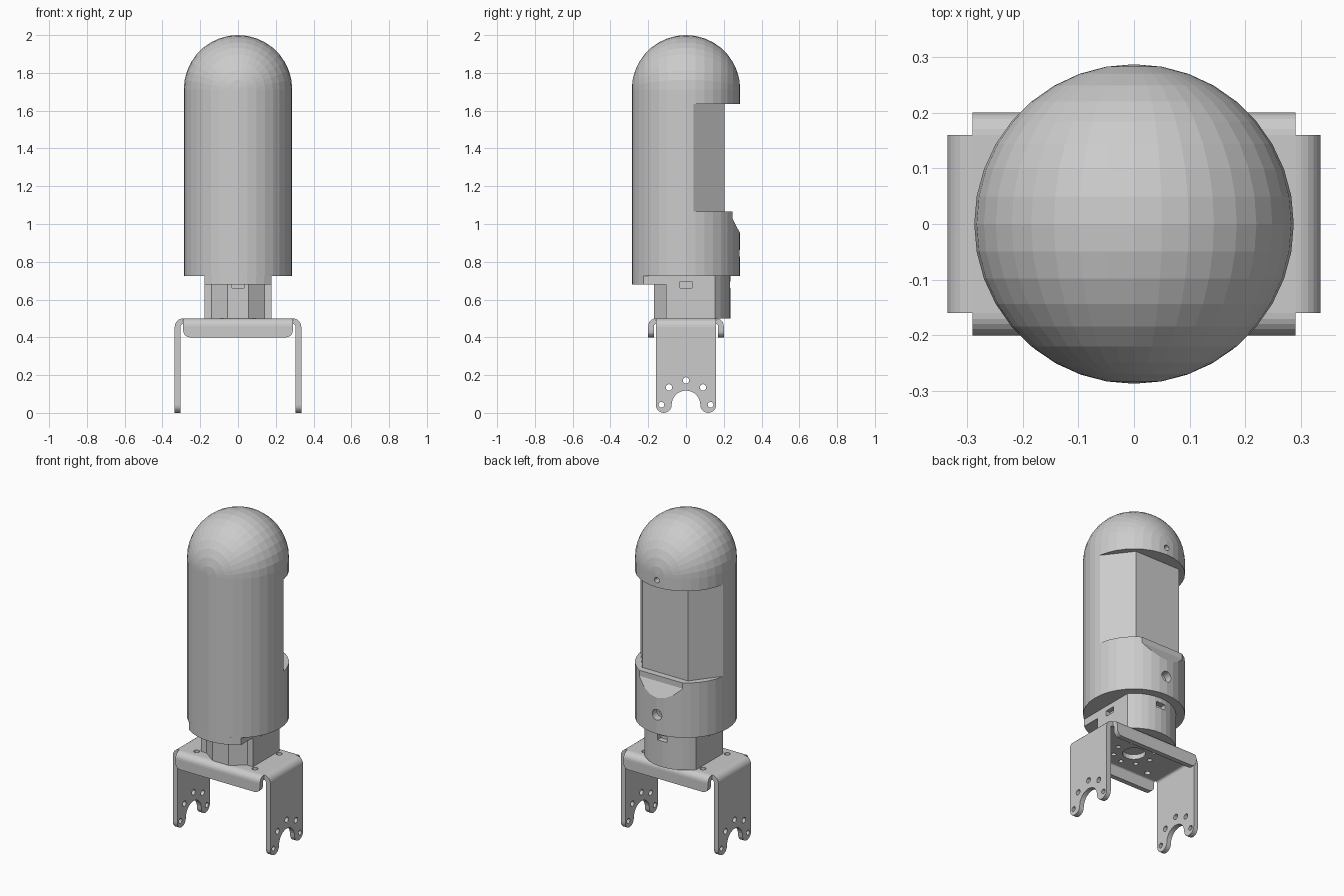
import bpy, bmesh
from math import sin, cos, pi, radians, sqrt
from mathutils import Matrix

if "Cube" in bpy.data.objects:
    bpy.data.objects.remove(bpy.data.objects["Cube"])


def finish(bm, name):
    bmesh.ops.recalc_face_normals(bm, faces=bm.faces[:])
    me = bpy.data.meshes.new(name)
    bm.to_mesh(me)
    bm.free()
    ob = bpy.data.objects.new(name, me)
    bpy.context.collection.objects.link(ob)
    return ob


def place(u, v, w, axis):
    return {'x': (w, u, v), 'y': (u, w, v), 'z': (u, v, w)}[axis]


def add_prism(bm, pts, axis, lo, hi):
    """Extrude a 2D outline along an axis."""
    a = [bm.verts.new(place(u, v, lo, axis)) for u, v in pts]
    b = [bm.verts.new(place(u, v, hi, axis)) for u, v in pts]
    bm.faces.new(a)
    bm.faces.new(b[::-1])
    n = len(pts)
    for i in range(n):
        bm.faces.new((a[i], b[i], b[(i + 1) % n], a[(i + 1) % n]))


def prism(name, pts, axis, lo, hi):
    bm = bmesh.new()
    add_prism(bm, pts, axis, lo, hi)
    return finish(bm, name)


def arc(cu, cv, r, a0, a1, n):
    return [(cu + r * cos(radians(a0 + (a1 - a0) * i / n)),
             cv + r * sin(radians(a0 + (a1 - a0) * i / n))) for i in range(n + 1)]


def rect(u0, u1, v0, v1):
    return [(u0, v0), (u1, v0), (u1, v1), (u0, v1)]


def circle(u, v, r, n=20):
    return arc(u, v, r, 0, 360, n)[:-1]


def cut(ob, pieces):
    """Subtract prisms (outline, axis, lo, hi) that do not touch each other."""
    bm = bmesh.new()
    for p in pieces:
        add_prism(bm, *p)
    cutter = finish(bm, "cutter")
    cutter.hide_render = True
    m = ob.modifiers.new("cut", 'BOOLEAN')
    m.operation, m.solver, m.object = 'DIFFERENCE', 'EXACT', cutter
    bpy.context.view_layer.objects.active = ob
    bpy.ops.object.modifier_apply(modifier=m.name)
    bpy.data.objects.remove(cutter)


R, T = 0.287, 0.03
SHOULDER = 2.0 - R

# Bracket top plate with its hole pattern
plate = prism("bracket_plate", rect(-.285, .285, -.16, .16), 'z', .5 - T, .5)
holes = [(0, 0, .065)]
holes += [(.115 * cos(k * pi / 4), .115 * sin(k * pi / 4), .014) for k in range(8)]
holes += [(sx * .2, sy * .12, .017) for sx in (-1, 1) for sy in (-1, 1)]
cut(plate, [(circle(x, y, r), 'z', .4, .6) for x, y, r in holes])

# Bent legs and folded flanges, made once per side
foot = [(-.16, .455), (.16, .455)] + arc(.118, .042, .042, 0, -180, 10)
foot += arc(0, .042, .076, 0, 180, 16)[1:-1] + arc(-.118, .042, .042, 0, -180, 10)
flange = [(-.29, .455), (.29, .455)] + arc(.255, .435, .035, 0, -90, 5)
flange += arc(-.255, .435, .035, -90, -180, 5)
leg_holes = [(0, .172, .017), (.09, .135, .017), (-.09, .135, .017),
             (.13, .043, .015), (-.13, .043, .015)]


def bend(s, start, end, r):
    outer = arc(end - r, .5 - r, r, 90, 0, 6)
    inner = arc(end - r, .5 - r, r - T, 0, 90, 6)
    pts = [(start, .5)] + outer[(1 if end - r == start else 0):]
    pts += [(end, .455), (end - T, .455)] + inner + [(start, .5 - T)]
    return [(s * u, v) for u, v in pts]


for s, side in ((-1, "left"), (1, "right")):
    leg = prism("leg_" + side, foot, 'x', s * (.335 - T), s * .335)
    cut(leg, [(circle(y, z, r, 16), 'x', s * .25, s * .4) for y, z, r in leg_holes])
    prism("leg_bend_" + side, bend(s, .284, .335, .044), 'y', -.16, .16)
for s, side in ((-1, "front"), (1, "back")):
    prism("flange_" + side, flange, 'y', s * (.2 - T), s * .2)
    prism("flange_bend_" + side, bend(s, .159, .2, .04), 'x', -.29, .29)

# Motor: faceted front, rounded back, small slots on every side
a = 41
motor_outline = [(-.178, -.107), (-.14, -.107), (-.055, -.17), (.055, -.17),
                 (.14, -.107), (.178, -.107)] + arc(0, 0, .236, a, 180 - a, 10)
motor = prism("motor", motor_outline, 'z', .5, .73)
cut(motor, [(rect(.15, .3, -.032, .032), 'z', .66, .695),
            (rect(-.3, -.15, -.032, .032), 'z', .66, .695),
            (rect(-.032, .032, .2, .3), 'z', .66, .695),
            (rect(-.032, .032, -.3, -.145), 'z', .66, .695)])

# Front skirt hanging below the body
h = 51.7
prism("front_skirt", arc(0, 0, R, -90 - (90 - h), -h, 8) + [(.178, -.107), (-.178, -.107)],
      'z', .68, .727)

# Cylindrical body with flat-faced window, sloped lip and screw holes at the back
body = prism("body", circle(0, 0, R, 36), 'z', .725, SHOULDER)
cut(body, [([(.284, .04), (.157, .205), (-.157, .205), (-.284, .04),
             (-.4, .04), (-.4, .4), (.4, .4), (.4, .04)], 'z', 1.065, 1.635)])
cut(body, [([(.245, 1.1), (.245, 1.03), (.3, .925), (.4, .925), (.4, 1.1)], 'x', -.4, .4)])
cut(body, [(circle(0, .844, .033), 'y', .24, .32), (circle(0, 1.68, .017), 'y', .24, .32)])
cut(body, [(circle(0, .844, .017), 'y', .17, .25)])

# Faceted dome, its poles facing front and back
bm = bmesh.new()
bmesh.ops.create_uvsphere(bm, u_segments=36, v_segments=18, radius=R,
                          matrix=Matrix.Translation((0, 0, SHOULDER)) @ Matrix.Rotation(pi / 2, 4, 'X'))
bmesh.ops.bisect_plane(bm, geom=bm.verts[:] + bm.edges[:] + bm.faces[:], dist=1e-5,
                       plane_co=(0, 0, SHOULDER), plane_no=(0, 0, -1), clear_outer=True)
finish(bm, "dome")
